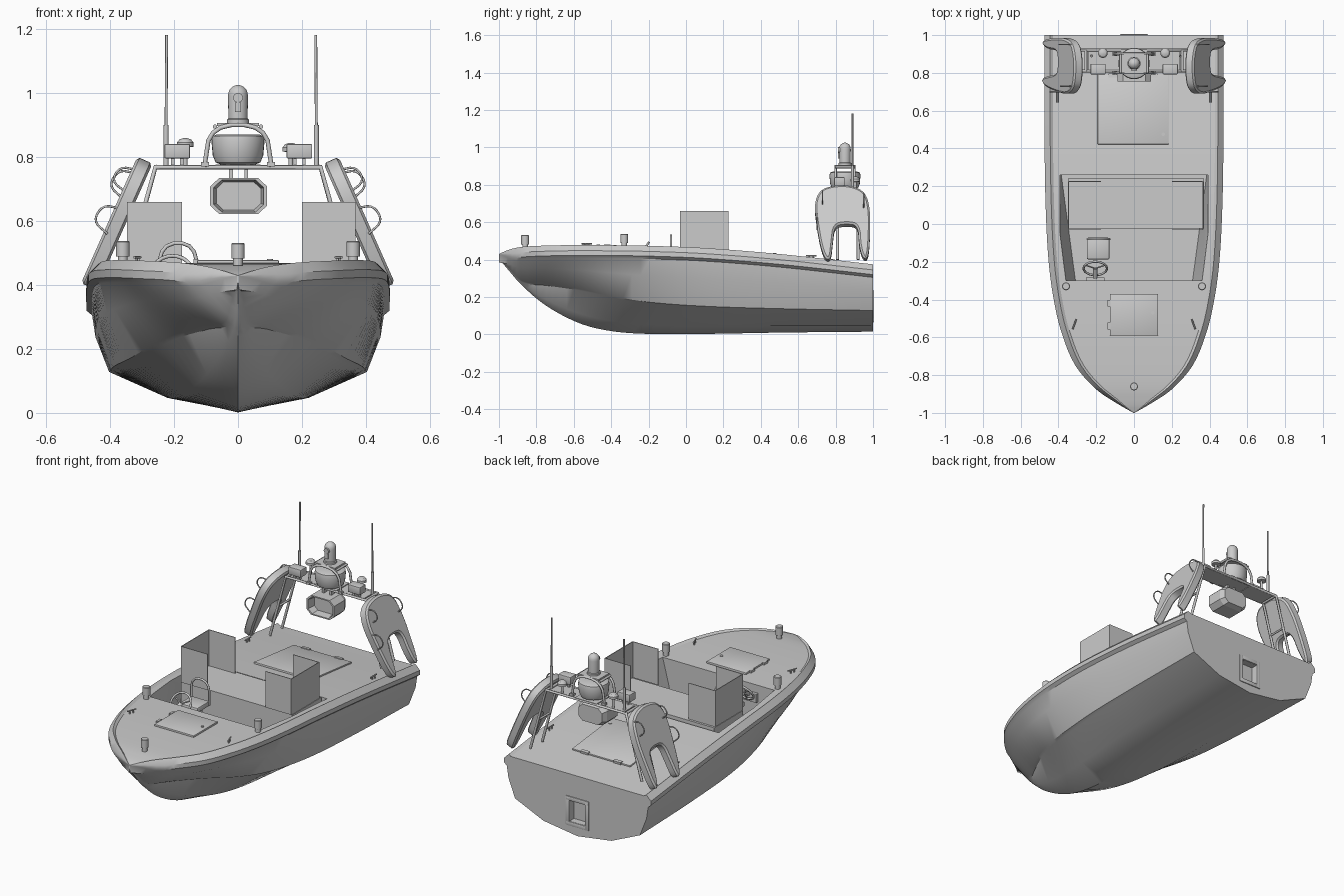
import bpy, bmesh, math
from mathutils import Matrix, Vector, Euler

if "Cube" in bpy.data.objects:
    bpy.data.objects.remove(bpy.data.objects["Cube"])


def finish(name, bm, smooth=True, bevel=0.0):
    bmesh.ops.recalc_face_normals(bm, faces=bm.faces)
    if bevel:
        bmesh.ops.bevel(bm, geom=bm.edges[:], offset=bevel, segments=2, affect='EDGES', profile=0.5)
    me = bpy.data.meshes.new(name)
    bm.to_mesh(me)
    bm.free()
    ob = bpy.data.objects.new(name, me)
    bpy.context.collection.objects.link(ob)
    if smooth:
        shade(ob)
    return ob


def activate(ob):
    bpy.ops.object.select_all(action='DESELECT')
    ob.select_set(True)
    bpy.context.view_layer.objects.active = ob


def shade(ob):
    activate(ob)
    bpy.ops.object.shade_smooth_by_angle(angle=math.radians(32))


def box(name, c, size, rot=(0, 0, 0), bevel=0.0):
    bm = bmesh.new()
    m = Matrix.Translation(c) @ Euler(rot).to_matrix().to_4x4() @ Matrix.Diagonal((*size, 1))
    bmesh.ops.create_cube(bm, size=1, matrix=m)
    return finish(name, bm, bevel > 0, bevel)


def convex(name, pts):
    bm = bmesh.new()
    bmesh.ops.convex_hull(bm, input=[bm.verts.new(p) for p in pts])
    return finish(name, bm, False)


def lathe(name, c, profile, n=24, sy=1.0):
    bm = bmesh.new()
    rings = [[bm.verts.new((c[0] + r * math.cos(2 * math.pi * k / n),
                            c[1] + sy * r * math.sin(2 * math.pi * k / n), c[2] + z)) for k in range(n)]
             for r, z in profile]
    for a, b in zip(rings, rings[1:]):
        for k in range(n):
            bm.faces.new((a[k], a[(k + 1) % n], b[(k + 1) % n], b[k]))
    bm.faces.new(rings[0])
    bm.faces.new(rings[-1])
    return finish(name, bm)


def tube(name, pts, r, closed=False):
    cu = bpy.data.curves.new(name, 'CURVE')
    cu.dimensions = '3D'
    cu.bevel_depth, cu.bevel_resolution, cu.use_fill_caps = r, 2, True
    sp = cu.splines.new('POLY')
    sp.points.add(len(pts) - 1)
    for p, q in zip(sp.points, pts):
        p.co = (*q, 1)
    sp.use_cyclic_u = closed
    ob = bpy.data.objects.new(name, cu)
    bpy.context.collection.objects.link(ob)
    return ob


def chaikin(p, closed=True, n=2):
    for _ in range(n):
        out = [] if closed else [p[0]]
        for i in range(len(p) if closed else len(p) - 1):
            a, b = Vector(p[i]), Vector(p[(i + 1) % len(p)])
            out += [a.lerp(b, 0.25), a.lerp(b, 0.75)]
        p = out if closed else out + [p[-1]]
    return p


# Hull stations: y, keel z, half width, sheer z, chine x, chine z
ST = [(-1.0, .405, .003, .430, .001, .407), (-.95, .345, .09, .452, .006, .352),
      (-.88, .265, .195, .468, .02, .28), (-.75, .155, .31, .475, .09, .262),
      (-.57, .06, .385, .478, .185, .235), (-.40, .018, .425, .477, .26, .198),
      (-.2, .003, .452, .474, .315, .165), (.1, .003, .468, .462, .36, .143),
      (.5, .01, .474, .430, .378, .13), (1.0, .015, .474, .375, .385, .12)]


def station(y):
    i = max(k for k in range(len(ST) - 1) if ST[k][0] <= y + 1e-9)
    def slope(k, j):
        a, b = ST[max(k - 1, 0)], ST[min(k + 1, len(ST) - 1)]
        return (b[j] - a[j]) / (b[0] - a[0])
    h = ST[i + 1][0] - ST[i][0]
    t = (y - ST[i][0]) / h
    return [(2*t**3 - 3*t**2 + 1) * ST[i][j] + (t**3 - 2*t**2 + t) * h * slope(i, j)
            + (3*t**2 - 2*t**3) * ST[i + 1][j] + (t**3 - t**2) * h * slope(i + 1, j) for j in range(1, 6)]


def deck_z(y):
    return station(y)[2] - .01


# Hull: lofted sections with rub rail and deck
bm = bmesh.new()
rings = []
for n in range(45):
    y = -1 + 2 * (n / 44) ** 1.4
    k, w, s, cx, cz = station(min(y, 1))
    d = min(1, w / .15)
    half = [(.57 * cx, k + (cz - k) * .3), (cx, cz), (cx + .018 * d, cz + .008 * d),
            (cx + (w - cx) * .68, cz + (s - .06 - cz) * .6), (w - .018 * d, s - .07 * d),
            (w, s - .055 * d), (w, s - .03 * d), (w - .03 * d, s), (w - .045 * d, s - .01 * d)]
    half = [(max(a, .0008), b) for a, b in half]
    sec = [(0, k)] + half + [(-a, b) for a, b in reversed(half)]
    rings.append([bm.verts.new((a, y, b)) for a, b in sec])
for a, b in zip(rings, rings[1:]):
    for i in range(len(a)):
        j = (i + 1) % len(a)
        if i == 9:  # deck strip
            bm.faces.new((a[9], a[10], b[10], b[9]))
        else:
            bm.faces.new((a[i], a[j], b[j], b[i]))
bm.faces.new(rings[0])
bm.faces.new(rings[-1])
hull = finish("hull", bm, False)

# Cockpit well and transom outlet recess
cutters = [convex("cockpit_cutter", [(sx * x, y, z) for sx in (-1, 1) for x, y, z in
                                     ((.40, .26, .6), (.385, .26, .27), (.395, -.30, .6), (.31, -.30, .27))]),
           box("outlet_cutter", (0, 1, .15), (.10, .08, .12))]
for c in cutters:
    c.hide_render = True
    m = hull.modifiers.new("cut", 'BOOLEAN')
    m.object, m.operation, m.solver = c, 'DIFFERENCE', 'EXACT'
    activate(hull)
    bpy.ops.object.modifier_apply(modifier=m.name)
    bpy.data.objects.remove(c)
shade(hull)
for sx in (-1, 1):
    box("outlet_frame_side", (sx * .062, .994, .15), (.024, .022, .17), bevel=.003)
    box("outlet_frame_bar", (0, .994, .15 + sx * .073), (.148, .022, .024), bevel=.003)

# Bench block and its U-shaped side screens
box("bench", (.01, .108, .36), (.72, .265, .18))
for sx, x0, x1 in ((-1, -.345, -.175), (1, .365, .20)):
    box("screen_side", (x0, .098, .555), (.004, .255, .21))
    for y in (-.03, .225):
        box("screen_panel", ((x0 + x1) / 2, y, .555), (abs(x1 - x0), .004, .21))

# Helm seat, steering wheel
box("helm_seat", (-.19, -.13, .40), (.12, .115, .03), bevel=.008)
box("helm_seat_base", (-.19, -.13, .33), (.06, .06, .13))
tube("helm_seat_back", chaikin([(-.245, -.08, .39), (-.245, -.08, .53), (-.13, -.08, .53), (-.13, -.08, .39)], False), .006)
ctr, tilt = Vector((-.205, -.235, .44)), Euler((math.radians(55), 0, 0)).to_matrix()
rim = [ctr + tilt @ Vector((.062 * math.cos(a * math.pi / 12), .062 * math.sin(a * math.pi / 12), 0)) for a in range(24)]
tube("steering_wheel", rim, .006, True)
for a in (2, 10, 18):
    tube("wheel_spoke", [ctr, rim[a]], .004)
tube("wheel_column", [ctr, (-.205, -.305, .40)], .012)
box("helm_panel", (-.205, -.292, .395), (.10, .02, .05))

# Bow and aft hatches
box("bow_hatch", (0, -.48, deck_z(-.48) + .003), (.255, .22, .014), bevel=.003)
for y in (-.42, -.54):
    box("bow_hatch_hinge", (-.132, y, deck_z(y) + .006), (.014, .035, .014))
lathe("bow_hatch_latch", (.10, -.47, deck_z(-.47) + .008), [(.009, 0), (.009, .006)], 12)
box("aft_hatch", (-.005, .605, deck_z(.605) + .001), (.375, .37, .014), (-.108, 0, 0), .003)
for x in (-.11, .1):
    box("aft_hatch_hinge", (x, .785, deck_z(.785) + .006), (.05, .02, .014), (-.11, 0, 0))
lathe("aft_hatch_latch", (.155, .475, deck_z(.475) + .006), [(.009, 0), (.009, .006)], 12)

# Bollards and cleats
for x, y in ((0, -.86), (.36, -.33), (-.36, -.33)):
    lathe("bollard", (x, y, deck_z(y)), [(.015, 0), (.015, .022), (.021, .022), (.021, .068), (.018, .071)], 16)
for sx in (-1, 1):
    for x, y, a in ((.315, -.53, .35), (.405, .67, 0)):
        z, d = deck_z(y), Vector((-sx * math.sin(a), math.cos(a), 0))
        p = Vector((sx * x, y, z + .018))
        tube("cleat_bar", [p - d * .028, p + d * .028], .004)
        for e in (-.011, .011):
            tube("cleat_foot", [p + d * e, p + d * e - Vector((0, 0, .02))], .004)

# Arch side pods: smoothed fork outline, leaning inward
fork = [(.79, .79), (.88, .79), (.96, .755), (.985, .66), (.985, .53), (.975, .40), (.945, .40),
        (.925, .47), (.92, .575), (.86, .585), (.795, .575), (.785, .49), (.775, .395), (.745, .395),
        (.72, .46), (.70, .57), (.685, .69), (.715, .765)]
out = chaikin(fork)
for sx in (-1, 1):
    bm = bmesh.new()
    loops = []
    for t, sc in ((-.026, .0), (-.018, 1), (.018, 1), (.026, .0)):
        vs = []
        for i, p in enumerate(out):
            tan = (out[(i + 1) % len(out)] - out[i - 1]).normalized()
            nrm = Vector((-tan.y, tan.x))
            q = p - nrm * (.010 * (1 - sc))
            if (q - p).dot(Vector((tan.y, -tan.x))) < 0:
                q = p
            x = .30 + (.77 - q.y) * .445
            vs.append(bm.verts.new((sx * (x + t * .914), q.x, q.y + t * .405)))
        loops.append(vs)
    for a, b in zip(loops, loops[1:]):
        for i in range(len(a)):
            j = (i + 1) % len(a)
            bm.faces.new((a[i], a[j], b[j], b[i]))
    bm.faces.new(loops[0])
    bm.faces.new(loops[-1])
    finish("arch_side_pod", bm)
    # Grab loops on the pods
    for y, z0, z1 in ((.73, .76, .69), (.70, .64, .56), (.95, .75, .67)):
        x0, x1 = .315 + (.77 - z0) * .445, .315 + (.77 - z1) * .445
        pts = [(sx * x0, y, z0), (sx * (x0 + .05), y, z0 + .01), (sx * (x1 + .045), y, (z0 + z1) / 2), (sx * x1, y, z1)]
        tube("grab_loop", chaikin(pts, False), .0035)
    # Upper mast cage leg clamps
    for y in (.80, .90):
        box("cage_foot", (sx * .103, y, .777), (.024, .02, .014))

# Arch tube frame, platform and mast cage
for y in (.81, .92):
    half = [(.36, y, .40), (.258, y, .768)]
    tube("arch_tube", [half[0], half[1], (-.258, y, .768), (-.36, y, .40)], .008)
    yc = .80 if y < .9 else .90
    tube("mast_cage", chaikin([(-.105, yc, .77), (-.085, yc, .90), (.085, yc, .90), (.105, yc, .77)], False), .007)
for sx in (-1, 1):
    box("arch_shelf", (sx * .155, .865, .766), (.17, .11, .01))
    tube("arch_end_bar", [(sx * .255, .81, .768), (sx * .255, .92, .768)], .008)
    tube("arch_mid_brace", [(sx * .31, .81, .58), (sx * .31, .92, .58)], .006)
    tube("cage_side_bar", [(sx * .072, .80, .895), (sx * .072, .90, .895)], .007)
box("arch_centre_shelf", (0, .865, .77), (.14, .12, .012))
box("cage_top_plate", (0, .85, .902), (.13, .10, .01))

# Radar drum and camera head
lathe("radar_drum", (0, .85, .775), [(.05, 0), (.07, .008), (.079, .03), (.083, .075), (.08, .09), (.065, .096)], 32)
lathe("camera_base", (0, .85, .905), [(.035, 0), (.035, .012), (.028, .016)], 24)
lathe("camera_head", (0, .85, .915), [(.030, 0), (.031, .075)] +
      [(.031 * math.cos(a * .26), .078 + .032 * math.sin(a * .26)) for a in range(1, 6)] + [(.004, .11)], 24)
tube("camera_lens", [(0, .835, .985), (0, .812, .985)], .016)
box("camera_slot", (0, .818, .955), (.02, .01, .03))

# Searchlight housing: octagonal with recessed front
bm = bmesh.new()
oct8 = [(.06, .057), (.089, .03), (.089, -.03), (.06, -.057)]
oct8 = oct8 + [(-x, -z) for x, z in oct8]
lay = [[bm.verts.new((x * s + .002, y, .678 + z * s)) for x, z in oct8]
       for s, y in ((.84, .88), (1, .85), (1, .755), (.88, .755), (.78, .80))]
for a, b in zip(lay, lay[1:]):
    for i in range(8):
        bm.faces.new((a[i], a[(i + 1) % 8], b[(i + 1) % 8], b[i]))
bm.faces.new(lay[0])
bm.faces.new(lay[-1])
finish("searchlight", bm, False)
for x in (-.022, .026):
    box("searchlight_hanger", (x, .83, .75), (.012, .03, .045))

# Instrument boxes, domes and whip antennas
for x, dx, ax in ((-.19, -.165, -.225), (.192, .165, .245)):
    box("instrument_box", (x, .82, .818), (.08, .055, .045), bevel=.004)
    for e in (-.014, .014):
        box("instrument_leg", (x + e, .82, .783), (.01, .02, .03))
    z = .83 if x < 0 else .815
    lathe("dome_aerial", (dx, .905, .77), [(.007, 0), (.007, z - .77), (.026, z - .768), (.026, z - .755),
                                           (.018, z - .745), (.006, z - .741)], 20)
    s = 1 if ax < 0 else -1
    tube("antenna_base", [(ax, .89, .77), (ax, .89, .90)], .008)
    tube("whip_antenna", [(ax, .89, .88), (ax + s * .002, .89, 1.182)], .0045)
